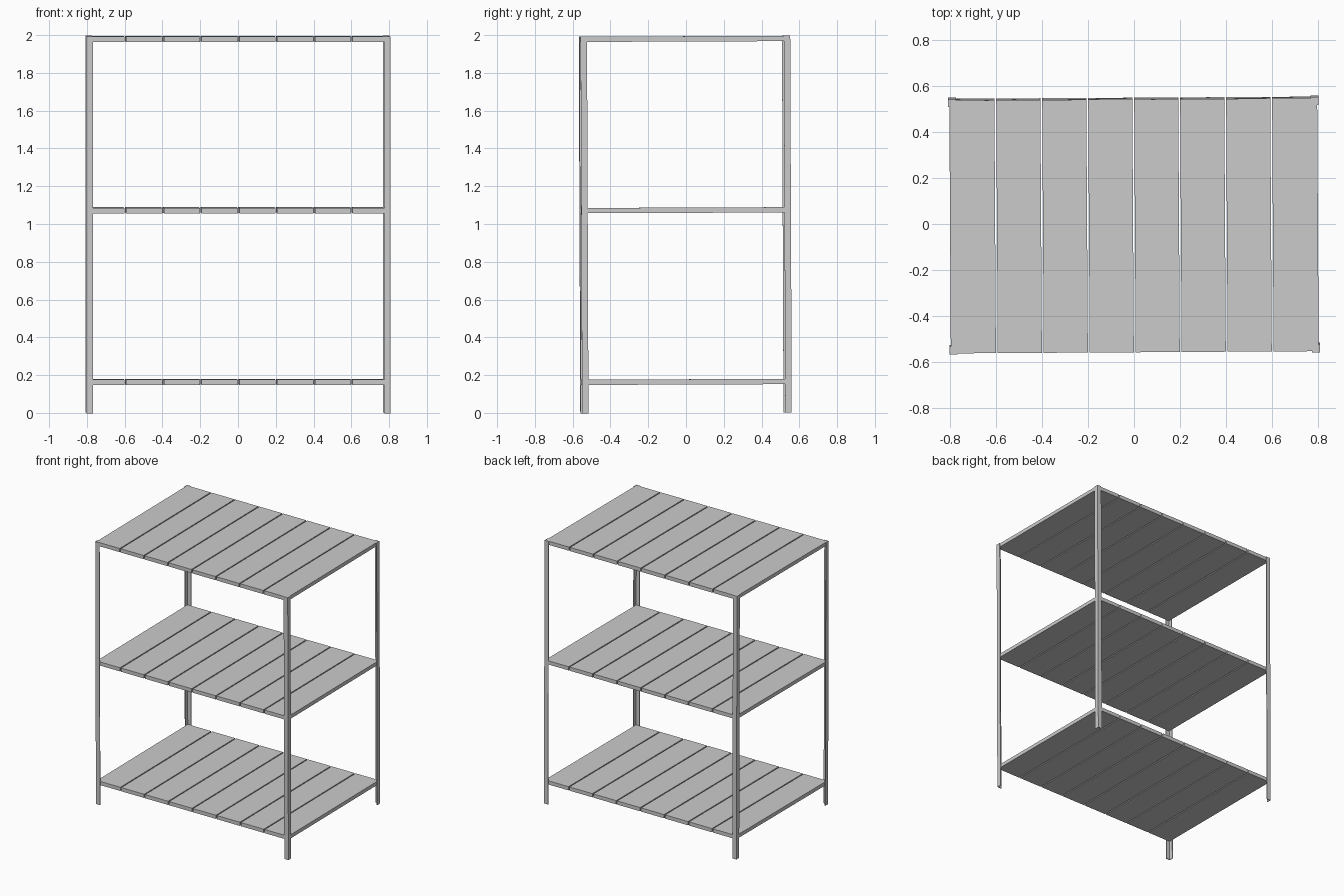
import bpy
import bmesh
from mathutils import Matrix

cube = bpy.data.objects.get("Cube")
if cube:
    bpy.data.objects.remove(cube, do_unlink=True)

HALF_X, HALF_Y, HEIGHT = 0.805, 0.555, 1.995
POST_WIDTH, SHEET = 0.034, 0.005
PANELS, GAP, SHELF_DEPTH = 8, 0.008, 0.028
SHELF_TOPS = {"lower": 0.178, "middle": 1.087, "upper": HEIGHT - 0.001}

# The whole rack stands very slightly askew
TILT = Matrix.Rotation(0.006, 4, "Z") @ Matrix.Rotation(0.004, 4, "X")

grey = bpy.data.materials.new("light_grey_steel")
grey.use_nodes = True
grey.diffuse_color = (0.6, 0.6, 0.6, 1)
grey.node_tree.nodes["Principled BSDF"].inputs["Base Color"].default_value = (0.6, 0.6, 0.6, 1)


def finish(name, bm):
    bmesh.ops.recalc_face_normals(bm, faces=bm.faces)
    bm.transform(TILT)
    mesh = bpy.data.meshes.new(name)
    bm.to_mesh(mesh)
    bm.free()
    mesh.materials.append(grey)
    obj = bpy.data.objects.new(name, mesh)
    bpy.context.collection.objects.link(obj)


def add_box(bm, low, high):
    size = [h - l for l, h in zip(low, high)]
    centre = [(h + l) / 2 for l, h in zip(low, high)]
    bmesh.ops.create_cube(
        bm, size=1, matrix=Matrix.Translation(centre) @ Matrix.Diagonal((*size, 1)))


# Corner posts: folded L-shaped angle, open towards the inside
def corner_post(name, sx, sy):
    w, t = POST_WIDTH, SHEET
    profile = [(0, 0), (w, 0), (w, t), (t, t), (t, w), (0, w)]
    bm = bmesh.new()
    verts = [bm.verts.new((sx * (HALF_X - a), sy * (HALF_Y - b), 0)) for a, b in profile]
    face = bm.faces.new(verts)
    extruded = bmesh.ops.extrude_face_region(bm, geom=[face])["geom"]
    top = [g for g in extruded if isinstance(g, bmesh.types.BMVert)]
    bmesh.ops.translate(bm, verts=top, vec=(0, 0, HEIGHT))
    finish(name, bm)


for sx, side in ((-1, "right"), (1, "left")):
    for sy, end in ((-1, "front"), (1, "back")):
        corner_post(f"{end}_{side}_post", sx, sy)

# Shelves: a row of folded panels with narrow gaps between them
inner_x, inner_y = HALF_X - SHEET, HALF_Y - SHEET
pitch = 2 * inner_x / PANELS
for level, top in SHELF_TOPS.items():
    bm = bmesh.new()
    for i in range(PANELS):
        left = -inner_x + i * pitch + (GAP / 2 if i else 0)
        right = -inner_x + (i + 1) * pitch - (GAP / 2 if i < PANELS - 1 else 0)
        add_box(bm, (left, -inner_y, top - SHELF_DEPTH), (right, inner_y, top))
    finish(f"{level}_shelf_panels", bm)
